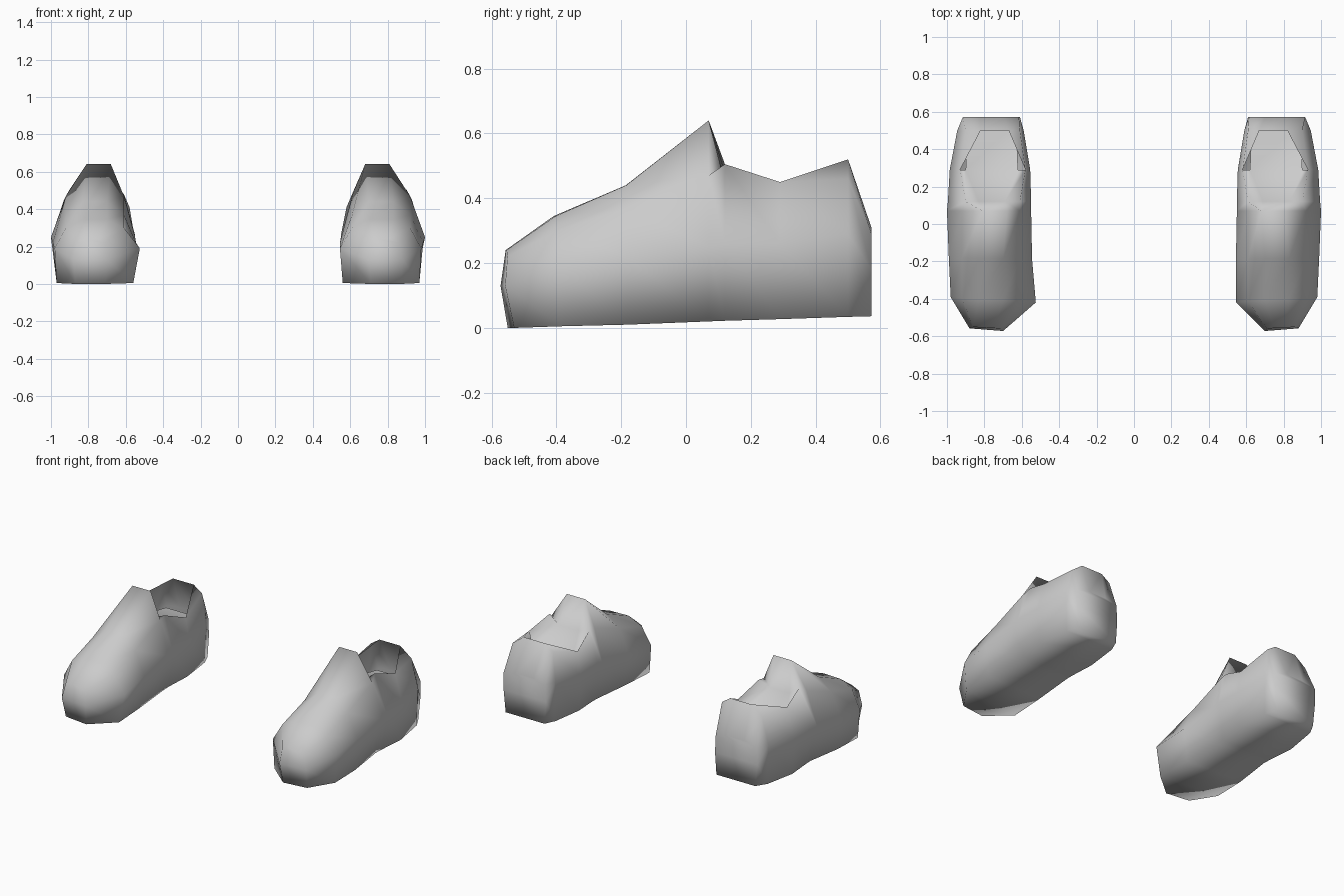
import bpy
import bmesh

cube = bpy.data.objects.get("Cube")
if cube:
    bpy.data.objects.remove(cube, do_unlink=True)

grey = bpy.data.materials.new("light_grey")
grey.use_nodes = True
colour = (0.6, 0.6, 0.6, 1.0)
grey.diffuse_color = colour
bsdf = next(n for n in grey.node_tree.nodes if n.type == 'BSDF_PRINCIPLED')
bsdf.inputs["Base Color"].default_value = colour
bsdf.inputs["Roughness"].default_value = 0.7

# Cross-sections from toe to heel:
# y, skew, sole z, middle z, outer shoulder z, top z, inner shoulder z,
# then x for outer (sole, middle, shoulder, top) and inner (top, shoulder, middle, sole).
# Just behind the tongue the shoulders are the collar rim and the top pair is the inside floor.
SECTIONS = [
    (-.555, -.02, .00, .13, .22, .24, .22, .87, .88, .86, .81, .75, .71, .70, .71),
    (-.405, -.04, .005, .19, .30, .345, .30, .97, .98, .92, .83, .70, .61, .535, .56),
    (-.185, -.01, .01, .22, .37, .44, .37, .97, .99, .92, .83, .70, .61, .545, .57),
    (.07, .0, .02, .25, .47, .64, .47, .945, 1.0, .92, .81, .68, .61, .55, .585),
    (.12, .0, .022, .26, .505, .45, .48, .95, .995, .90, .83, .69, .61, .55, .585),
    (.29, .0, .027, .26, .45, .34, .41, .97, .985, .93, .90, .62, .58, .555, .57),
    (.50, .0, .034, .29, .46, .52, .48, .94, .945, .90, .82, .67, .61, .59, .59),
    (.572, .0, .036, .18, .29, .31, .29, .90, .915, .915, .82, .70, .615, .61, .62),
]
OPENING = 5     # the collar is open between this section and the next


def make_shoe(name, side, spread):
    """Loft the sections into a shell with an open collar and an inside floor."""
    bm = bmesh.new()

    def add(*verts):
        bm.faces.new(verts[::-1] if side > 0 else verts).smooth = True

    rings = []
    for y, skew, zs, zm, zo, zt, zi, *xs in SECTIONS:
        heights = (zs, zm, zo, zt, zt, zi, zm, zs)
        ring = []
        for i, (x, z) in enumerate(zip(xs, heights)):
            if i == 6 and x < .54:          # ball of the foot
                x -= spread
            yy = y + skew * (i - 3.5) / 7
            if y < -.5:                     # rounded toe front
                yy += (.015, -.01, 0, 0, 0, 0, -.01, .015)[i]
            ring.append(bm.verts.new((side * x, yy, z)))
        rings.append(ring)

    for n, (a, b) in enumerate(zip(rings, rings[1:])):
        for i in range(8):
            if n == OPENING and i in (2, 3, 4):
                continue
            j = (i + 1) % 8
            add(a[i], a[j], b[j], b[i])

    # Collar sides rising to the heel, and the floor inside the heel
    a, b = rings[OPENING], rings[OPENING + 1]
    add(a[2], b[3], b[2])
    add(a[5], b[5], b[4])
    floor = [bm.verts.new((side * x, .53, .30)) for x in (.89, .63)]
    add(a[3], a[4], floor[1], floor[0])

    # Toe and heel caps, in strips across the width
    for k in range(3):
        r = rings[0]
        add(r[7 - k], r[6 - k], r[k + 1], r[k])
        r = rings[-1]
        add(r[k], r[k + 1], r[6 - k], r[7 - k])

    mesh = bpy.data.meshes.new(name)
    bm.to_mesh(mesh)
    bm.free()
    mesh.materials.append(grey)
    obj = bpy.data.objects.new(name, mesh)
    bpy.context.collection.objects.link(obj)


make_shoe("left_shoe", 1, -.01)
make_shoe("right_shoe", -1, .01)
